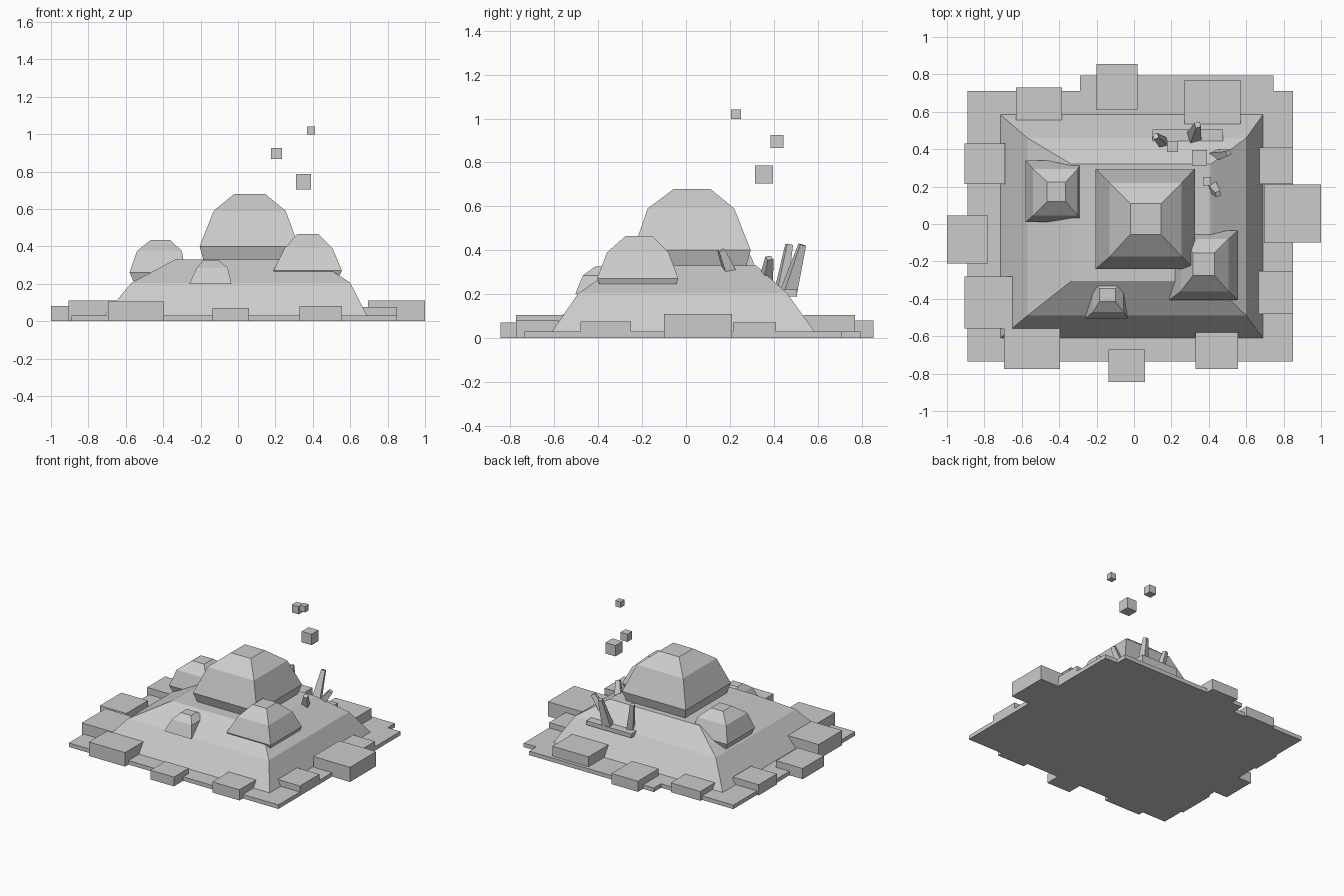
import bpy
from mathutils import Vector

stone = bpy.data.materials.new("pale grey")
stone.diffuse_color = (0.6, 0.6, 0.6, 1)


def make(name, verts, faces):
    mesh = bpy.data.meshes.new(name)
    mesh.from_pydata(verts, [], faces)
    mesh.materials.append(stone)
    obj = bpy.data.objects.new(name, mesh)
    bpy.context.collection.objects.link(obj)
    return obj


def skin(name, loops):
    """Join stacked four-sided loops (bottom to top) into a closed solid."""
    verts = [v for loop in loops for v in loop]
    faces = [(3, 2, 1, 0)]
    for k in range(len(loops) - 1):
        for i in range(4):
            j = (i + 1) % 4
            faces.append((4 * k + i, 4 * k + j, 4 * k + 4 + j, 4 * k + 4 + i))
    n = len(verts)
    faces.append((n - 4, n - 3, n - 2, n - 1))
    return make(name, verts, faces)


def tiers(name, rings):
    """Stack of rectangles given as (x0, x1, y0, y1, z)."""
    return skin(name, [[(a, c, z), (b, c, z), (b, d, z), (a, d, z)]
                       for a, b, c, d, z in rings])


def box(name, x0, x1, y0, y1, z0, z1):
    return tiers(name, [(x0, x1, y0, y1, z0), (x0, x1, y0, y1, z1)])


def crystal(name, base, tip, r0, r1):
    """Tapered four-sided shard leaning from base to tip."""
    base, tip = Vector(base), Vector(tip)
    axis = (tip - base).normalized()
    u = axis.cross(Vector((0.5, 1, 0))).normalized()
    v = axis.cross(u)
    skin(name, [[c + r * d for d in (u, v, -u, -v)]
                for c, r in ((base, r0), (tip, r1))])


# Ground slab and its back extension
box("ground_slab", -0.89, 0.85, -0.735, 0.71, 0, 0.03)
box("ground_slab_back", -0.29, 0.745, 0.70, 0.795, 0, 0.03)

# Blocks around the rim: x0, x1, y0, y1, height
blocks = [
    (-0.20, 0.02, 0.61, 0.855, 0.08), (-0.63, -0.385, 0.545, 0.73, 0.07),
    (0.27, 0.57, 0.535, 0.77, 0.105), (-0.905, -0.69, 0.215, 0.43, 0.08),
    (-1.0, -0.78, -0.21, 0.045, 0.08), (-0.905, -0.65, -0.56, -0.28, 0.11),
    (-0.695, -0.395, -0.775, -0.555, 0.105), (-0.135, 0.06, -0.845, -0.67, 0.07),
    (0.33, 0.555, -0.775, -0.58, 0.08), (0.665, 0.85, -0.48, -0.25, 0.075),
    (0.695, 1.0, -0.10, 0.21, 0.11), (0.67, 0.85, 0.215, 0.41, 0.07),
]
for i, (x0, x1, y0, y1, h) in enumerate(blocks):
    box(f"rim_block_{i + 1}", x0, x1, y0, y1, 0, h)

# Sloping mound
tiers("mound", [(-0.715, 0.69, -0.61, 0.585, 0.03),
                (-0.57, 0.60, -0.49, 0.46, 0.205),
                (-0.335, 0.41, -0.305, 0.32, 0.33)])

# Faceted boulders on the mound
tiers("large_boulder", [(-0.185, 0.30, -0.215, 0.275, 0.325),
                        (-0.205, 0.325, -0.24, 0.295, 0.40),
                        (-0.13, 0.255, -0.175, 0.22, 0.59),
                        (-0.02, 0.145, -0.055, 0.11, 0.68)])
tiers("right_boulder", [(0.20, 0.545, -0.395, -0.045, 0.245),
                        (0.19, 0.555, -0.405, -0.035, 0.272),
                        (0.25, 0.505, -0.36, -0.08, 0.39),
                        (0.315, 0.43, -0.275, -0.155, 0.465)])
tiers("left_boulder", [(-0.56, -0.295, 0.025, 0.325, 0.215),
                       (-0.58, -0.28, 0.01, 0.34, 0.26),
                       (-0.54, -0.30, 0.045, 0.295, 0.375),
                       (-0.465, -0.365, 0.12, 0.225, 0.435)])
tiers("small_boulder", [(-0.26, -0.035, -0.505, -0.265, 0.20),
                        (-0.22, -0.055, -0.47, -0.30, 0.285),
                        (-0.185, -0.10, -0.415, -0.345, 0.325)])

# Ledge and leaning crystals on the back slope
box("crystal_ledge", 0.10, 0.475, 0.435, 0.505, 0.19, 0.22)
crystal("crystal_1", (0.16, 0.43, 0.20), (0.115, 0.47, 0.425), 0.035, 0.02)
crystal("crystal_2", (0.32, 0.465, 0.20), (0.34, 0.53, 0.425), 0.045, 0.02)
crystal("crystal_3", (0.43, 0.365, 0.26), (0.505, 0.38, 0.365), 0.035, 0.02)
crystal("crystal_4", (0.42, 0.20, 0.30), (0.45, 0.16, 0.40), 0.035, 0.02)

# Floating cubes
for i, (x, y, z, s) in enumerate([(0.35, 0.355, 0.746, 0.082),
                                  (0.205, 0.415, 0.896, 0.058),
                                  (0.39, 0.228, 1.02, 0.044)]):
    h = s / 2
    box(f"floating_cube_{i + 1}", x - h, x + h, y - h, y + h, z - h, z + h)
